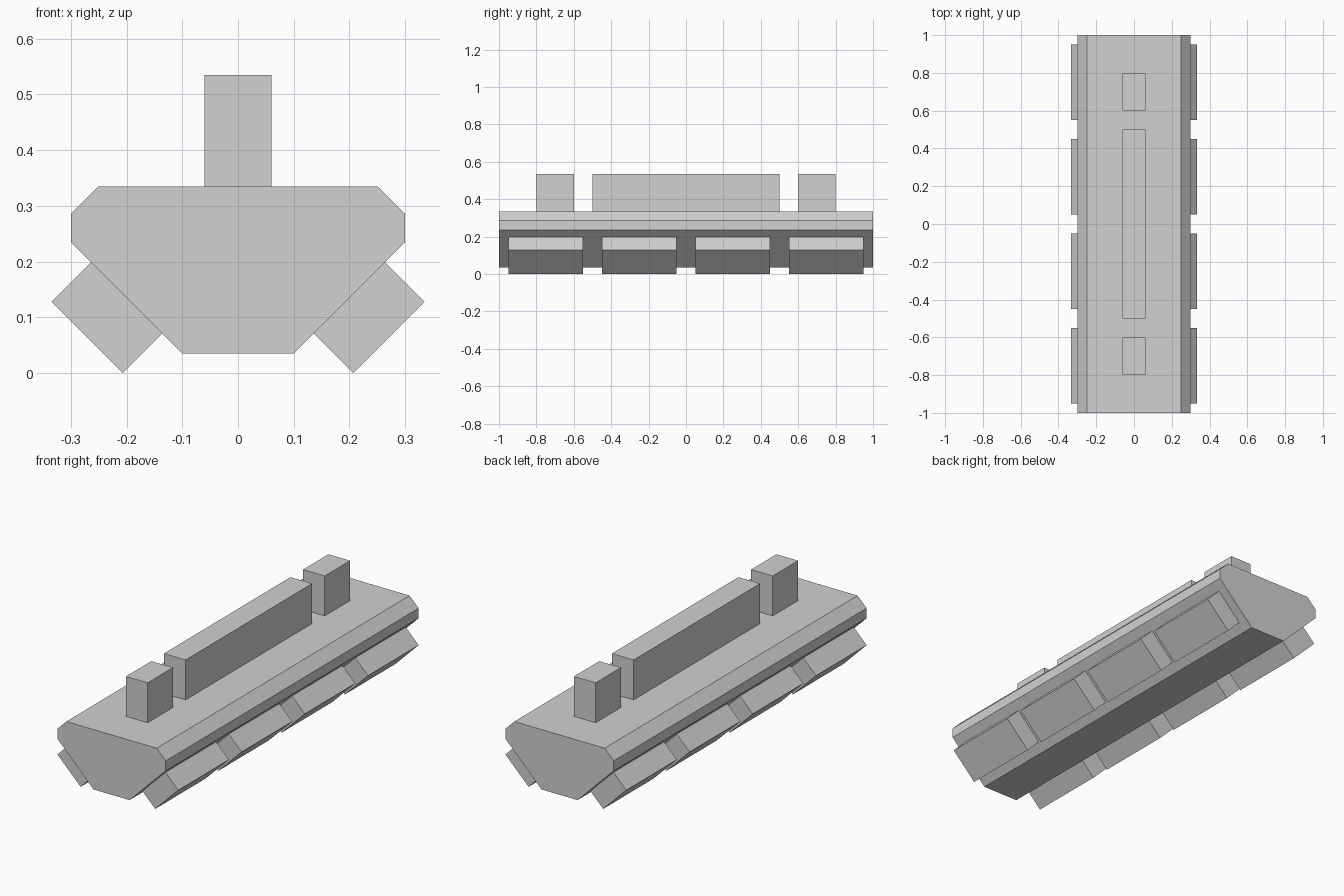
import bpy
import bmesh
from mathutils import Matrix, Vector
from math import radians

default_cube = bpy.data.objects.get("Cube")
if default_cube:
    bpy.data.objects.remove(default_cube, do_unlink=True)

# Single plain material
grey = bpy.data.materials.new("light_grey")
grey.use_nodes = True
colour = (0.64, 0.64, 0.64, 1)
grey.diffuse_color = colour
grey.node_tree.nodes["Principled BSDF"].inputs["Base Color"].default_value = colour


def finish(name, bm):
    bmesh.ops.recalc_face_normals(bm, faces=bm.faces)
    mesh = bpy.data.meshes.new(name)
    bm.to_mesh(mesh)
    bm.free()
    mesh.materials.append(grey)
    obj = bpy.data.objects.new(name, mesh)
    bpy.context.collection.objects.link(obj)
    return obj


def box(name, centre, size, tilt=0):
    bm = bmesh.new()
    matrix = (Matrix.Translation(centre) @ Matrix.Rotation(radians(tilt), 4, "Y")
              @ Matrix.Diagonal((*size, 1)))
    bmesh.ops.create_cube(bm, size=1, matrix=matrix)
    return finish(name, bm)


# Hull: half profile mirrored, then extruded along y
half = [(0.1, 0.035), (0.3, 0.235), (0.3, 0.285), (0.25, 0.335)]
profile = half + [(-x, z) for x, z in reversed(half)]
bm = bmesh.new()
face = bm.faces.new([bm.verts.new((x, -1, z)) for x, z in profile])
extruded = bmesh.ops.extrude_face_region(bm, geom=[face], use_keep_orig=True)
bmesh.ops.translate(bm, vec=Vector((0, 2, 0)),
                    verts=[v for v in extruded["geom"] if isinstance(v, bmesh.types.BMVert)])
finish("hull", bm)

# Raised blocks on the deck, set slightly into it
for name, y, length in (("front_block", -0.7, 0.2), ("centre_block", 0, 1),
                        ("rear_block", 0.7, 0.2)):
    box(name, (0, y, 0.43), (0.12, length, 0.21))

# Tilted side pods, half sunk into the sloping lower hull
for side, sign in (("left", 1), ("right", -1)):
    for i in range(4):
        box(f"{side}_pod_{i + 1}", (sign * 0.2, -0.75 + i * 0.5, 0.135),
            (0.2, 0.4, 0.181), sign * 45)
